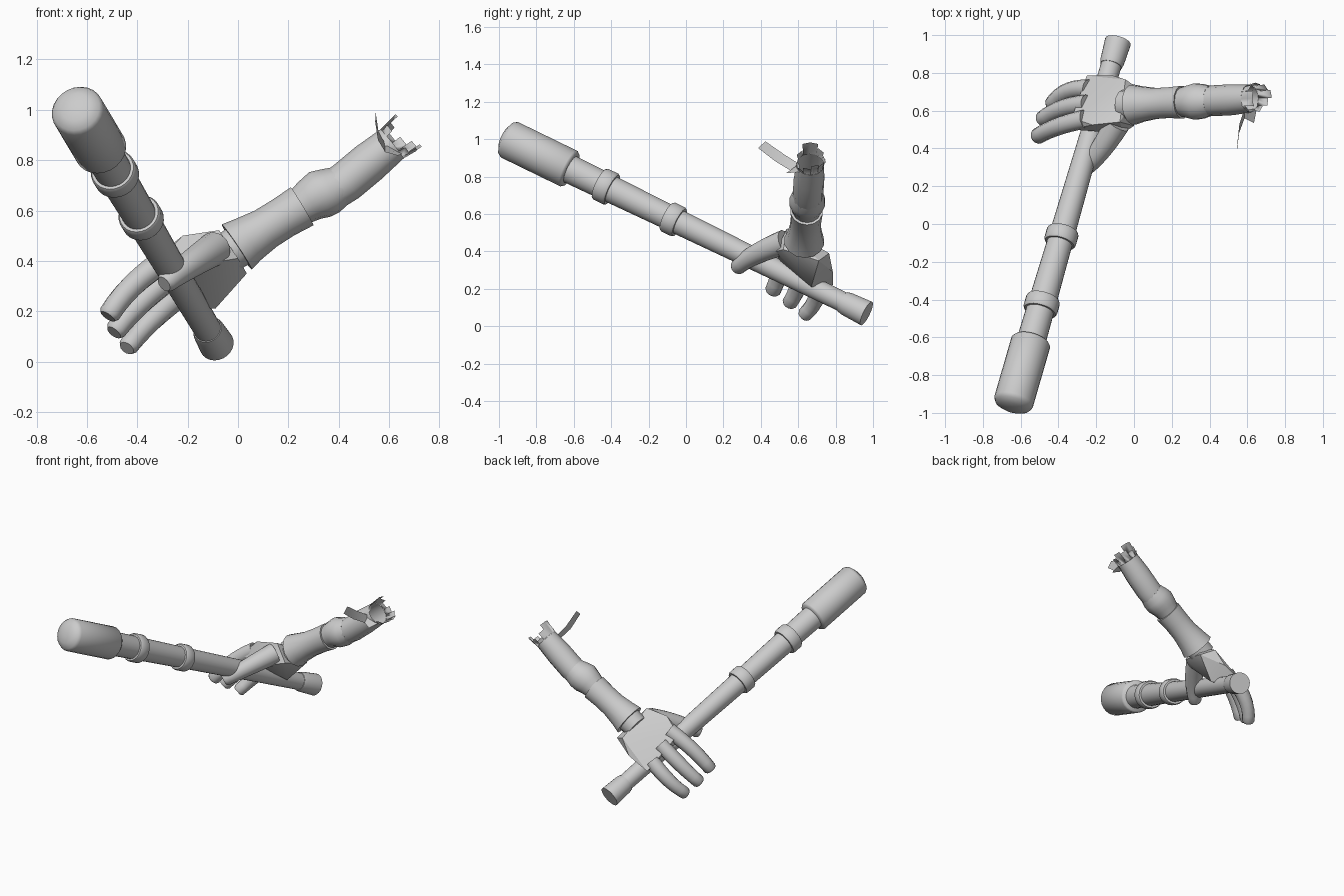
import bpy, bmesh, math
from mathutils import Vector

if "Cube" in bpy.data.objects:
    bpy.data.objects.remove(bpy.data.objects["Cube"])

grey = bpy.data.materials.new("plain_grey")
grey.diffuse_color = (0.6, 0.6, 0.6, 1)
grey.use_nodes = True
grey.node_tree.nodes["Principled BSDF"].inputs["Base Color"].default_value = grey.diffuse_color


def finish(name, bm, angle=40):
    bmesh.ops.recalc_face_normals(bm, faces=bm.faces)
    me = bpy.data.meshes.new(name)
    bm.to_mesh(me)
    bm.free()
    ob = bpy.data.objects.new(name, me)
    bpy.context.collection.objects.link(ob)
    me.materials.append(grey)
    bpy.ops.object.select_all(action='DESELECT')
    ob.select_set(True)
    bpy.context.view_layer.objects.active = ob
    bpy.ops.object.shade_smooth_by_angle(angle=math.radians(angle))
    return ob


def frame(d):
    """Two axes across direction d, the first one pointing upward."""
    d = d.normalized()
    v = Vector((0, 0, 1)).cross(d).normalized()
    return d.cross(v), v


def tube(name, path, sides, cap_start=True, cap_end=True, angle=40):
    """Skin rings along a path of (point, radius)."""
    bm = bmesh.new()
    pts = [Vector(p) for p, r in path]
    rings = []
    for i, (p, r) in enumerate(path):
        u, v = frame(pts[min(i + 1, len(pts) - 1)] - pts[max(i - 1, 0)])
        rings.append([bm.verts.new(pts[i] + r * (math.cos(a) * u + math.sin(a) * v))
                      for a in (2 * math.pi * k / sides for k in range(sides))])
    for a, b in zip(rings, rings[1:]):
        for k in range(sides):
            n = (k + 1) % sides
            bm.faces.new((a[k], a[n], b[n], b[k]))
    if cap_start:
        bm.faces.new(rings[0])
    if cap_end:
        bm.faces.new(rings[-1])
    return finish(name, bm, angle)


# Staff: every part is a stretch of one slanted axis
A, B = Vector((-0.085, 0.965, 0.068)), Vector((-0.64, -0.95, 1.0))


def staff_part(name, profile, angle=40):
    tube(name, [(A.lerp(B, t), r) for t, r in profile], 24, angle=angle)


staff_part("staff_shaft", [(0.05, 0.054), (0.3, 0.06), (0.53, 0.067), (0.85, 0.078)])
staff_part("staff_pommel", [(0, 0.07), (0.055, 0.064), (0.066, 0.058)])
for i, (t, r) in enumerate([(0.522, 0.086), (0.71, 0.092)]):
    staff_part(f"staff_ring_{i + 1}", [(t, r - 0.006), (t + 0.005, r), (t + 0.03, r), (t + 0.035, r - 0.006)])
staff_part("staff_head", [(0.826, 0.096), (0.832, 0.106), (0.995, 0.106), (1.004, 0.095),
                          (1.012, 0.06), (1.015, 0.02)], 60)

# Palm: faceted block
bm = bmesh.new()
for p in [(-.075, .54, .522), (-.22, .525, .50), (-.33, .56, .41), (-.33, .5, .38),
          (-.25, .785, .22), (-.11, .785, .29), (-.045, .765, .39), (.035, .71, .35),
          (-.09, .67, .21), (.0, .52, .41), (-.06, .48, .40), (-.21, .5, .35), (-.2, .70, .21)]:
    bm.verts.new(p)
hull = bmesh.ops.convex_hull(bm, input=bm.verts)
bmesh.ops.delete(bm, geom=[v for v in bm.verts if not v.link_faces], context='VERTS')
finish("palm", bm, 25)


# Fingers and thumb: bent tapering tubes with blunt tips
def finger(name, a, b, c, r0, r1):
    a, b, c = Vector(a), Vector(b), Vector(c)
    ctrl = 2 * b - (a + c) / 2
    path = []
    for i in range(8):
        t = i / 7
        path.append(((1 - t) ** 2 * a + 2 * t * (1 - t) * ctrl + t * t * c, r0 + (r1 - r0) * t))
    d = (c - path[-2][0]).normalized()
    path.append((c + d * 0.014, r1 * 0.78))
    tube(name, path, 12, angle=45)


finger("index_finger", (-.26, .555, .42), (-.405, .515, .315), (-.51, .465, .19), .05, .043)
finger("middle_finger", (-.25, .635, .35), (-.385, .61, .235), (-.485, .555, .125), .05, .042)
finger("little_finger", (-.24, .715, .26), (-.355, .70, .155), (-.435, .635, .062), .05, .04)
finger("thumb", (-.09, .53, .45), (-.19, .375, .385), (-.285, .275, .315), .068, .042)

# Arm
tube("wrist", [((-.06, .63, .42), .08), ((.02, .63, .47), .085)], 12)
tube("forearm", [((-.005, .632, .455), .108), ((.04, .635, .485), .096), ((.11, .638, .528), .084),
                 ((.18, .642, .572), .083), ((.255, .645, .617), .088)], 14)
tube("elbow", [((.24, .645, .608), .072), ((.285, .647, .64), .086), ((.325, .648, .664), .098),
               ((.365, .65, .678), .093), ((.405, .652, .70), .08)], 14)
rim_centre = Vector((.612, .664, .865))
tube("upper_arm", [((.385, .65, .685), .08), ((.43, .653, .715), .082), ((.52, .658, .79), .082),
                   (rim_centre, .074)], 12, cap_end=False)

# Torn edge: strips of uneven length standing on the open rim
d = Vector((.78, .03, .63)).normalized()
u, v = frame(d)
lengths = [.085, .05, .02, .045, .07, .085, .06, .03, .0, .0, .03, .085]
bm = bmesh.new()
for k, length in enumerate(lengths):
    if length:
        lo = []
        hi = []
        for j in (k, k + 1):
            a = 2 * math.pi * j / 12
            out = math.cos(a) * u + math.sin(a) * v
            lo.append(bm.verts.new(rim_centre + .074 * out))
            hi.append(bm.verts.new(rim_centre + .083 * out + length * d))
        bm.faces.new((lo[0], lo[1], hi[1], hi[0]))
bmesh.ops.remove_doubles(bm, verts=bm.verts, dist=0.0005)
finish("torn_edge", bm, 30)

# Loose flap hanging off the torn edge
bm = bmesh.new()
rows = [((.547, .425, .988), (.545, .385, .953)), ((.558, .53, .915), (.556, .48, .88)),
        ((.583, .605, .868), (.585, .56, .832)), ((.65, .61, .825), (.635, .535, .818))]
rows = [[bm.verts.new(p) for p in row] for row in rows]
for a, b in zip(rows, rows[1:]):
    bm.faces.new((a[0], a[1], b[1], b[0]))
finish("torn_flap", bm, 30)
